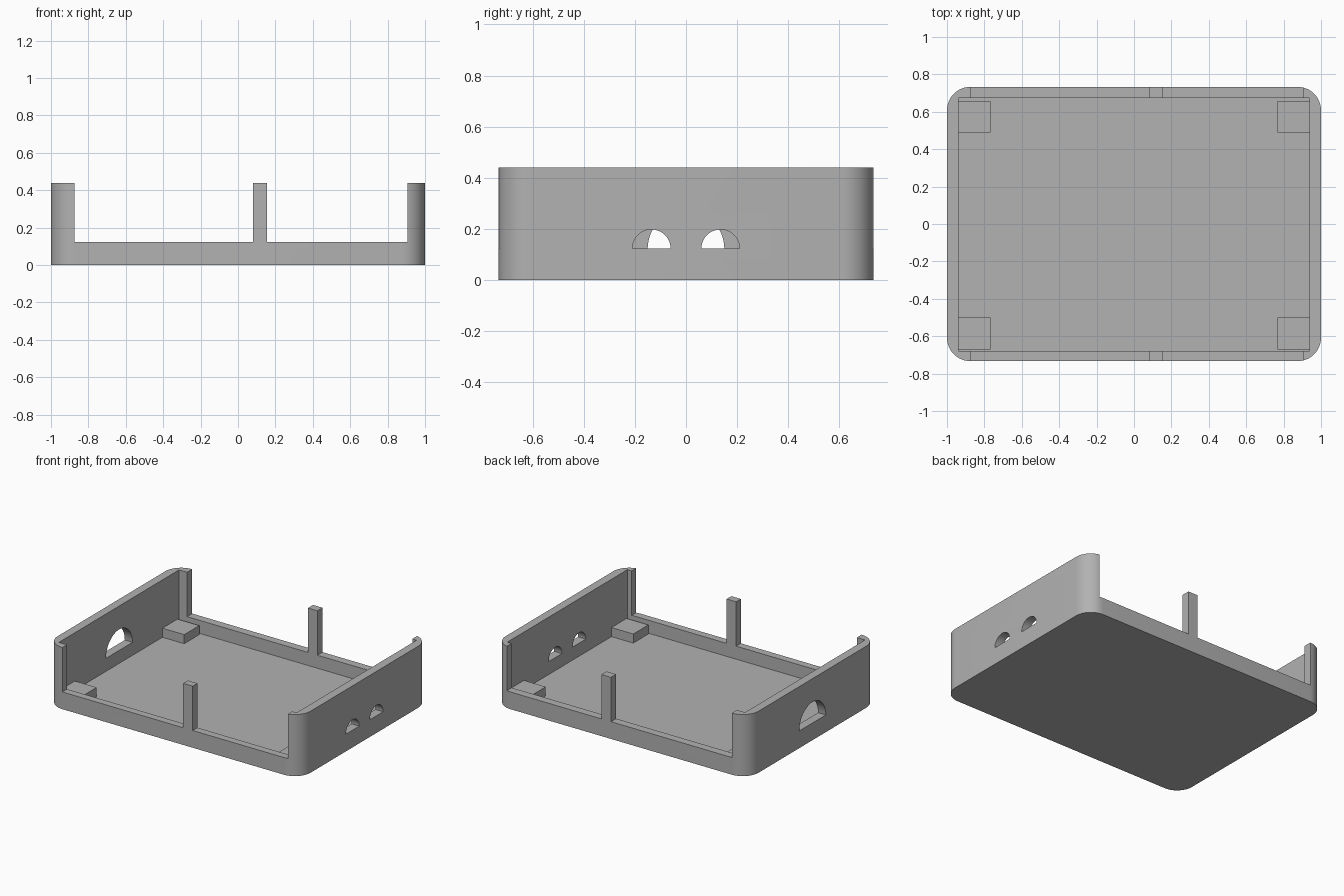
import bpy
import bmesh
from math import cos, sin, pi, radians
from mathutils import Vector

cube = bpy.data.objects.get("Cube")
if cube:
    bpy.data.objects.remove(cube, do_unlink=True)

HALF_Y, HEIGHT, RIM = 0.733, 0.44, 0.123
FLOOR, BLOCK_TOP = 0.03, 0.095
RADIUS = 0.125
IN_X, IN_FRONT, IN_BACK = 0.939, -0.68, 0.675

grey = bpy.data.materials.new("plain grey")
grey.use_nodes = True
COLOUR = (0.445, 0.445, 0.445, 1)
grey.diffuse_color = COLOUR
grey.node_tree.nodes["Principled BSDF"].inputs["Base Color"].default_value = COLOUR


def prism(name, points, offset):
    """Extrude a planar outline by an offset vector."""
    bm = bmesh.new()
    face = bm.faces.new([bm.verts.new(p) for p in points])
    new = bmesh.ops.extrude_face_region(bm, geom=[face])["geom"]
    verts = [g for g in new if isinstance(g, bmesh.types.BMVert)]
    bmesh.ops.translate(bm, verts=verts, vec=Vector(offset))
    bmesh.ops.recalc_face_normals(bm, faces=bm.faces)
    mesh = bpy.data.meshes.new(name)
    bm.to_mesh(mesh)
    bm.free()
    mesh.materials.append(grey)
    obj = bpy.data.objects.new(name, mesh)
    bpy.context.collection.objects.link(obj)
    return obj


def box(name, x0, x1, y0, y1, z0, z1):
    outline = [(x0, y0, z0), (x1, y0, z0), (x1, y1, z0), (x0, y1, z0)]
    return prism(name, outline, (0, 0, z1 - z0))


def half_round(name, x, y, radius):
    """Arched cutter running along x through a side wall."""
    arc = [(x - 0.1, y + radius * cos(pi * i / 24), RIM + radius * sin(pi * i / 24))
           for i in range(25)]
    return prism(name, arc, (0.2, 0, 0))


def cut(target, cutter):
    cutter.hide_render = True
    mod = target.modifiers.new("cut", "BOOLEAN")
    mod.operation = "DIFFERENCE"
    mod.solver = "EXACT"
    mod.object = cutter
    bpy.context.view_layer.objects.active = target
    bpy.ops.object.modifier_apply(modifier=mod.name)
    bpy.data.objects.remove(cutter, do_unlink=True)


# Tray with rounded vertical corners
outline = []
for k, (sx, sy) in enumerate([(1, 1), (-1, 1), (-1, -1), (1, -1)]):
    for i in range(13):
        a = pi / 2 * (k + i / 12)
        outline.append((sx * (1 - RADIUS) + RADIUS * cos(a),
                        sy * (HALF_Y - RADIUS) + RADIUS * sin(a), 0))
tray = prism("tray", outline, (0, 0, HEIGHT))
cut(tray, box("cavity_cutter", -IN_X, IN_X, IN_FRONT, IN_BACK, FLOOR, 1))

# Wide openings in the front and back walls, leaving a slim post
for x0, x1 in [(-0.875, 0.08), (0.155, 0.905)]:
    cut(tray, box("opening_cutter", x0, x1, -1, 1, RIM, 1))

# Arched ports: one large on the right side, two small on the left
cut(tray, half_round("large_port_cutter", -0.97, 0, 0.15))
for y in (-0.135, 0.135):
    cut(tray, half_round("small_port_cutter", 0.97, y, 0.075))

bpy.ops.object.select_all(action="DESELECT")
tray.select_set(True)
bpy.context.view_layer.objects.active = tray
bpy.ops.object.shade_smooth_by_angle(angle=radians(30))

# Corner support blocks
for side, x in (("right", -IN_X), ("left", IN_X - 0.172)):
    for end, y in (("front", -0.67), ("back", 0.488)):
        box(f"support_block_{end}_{side}", x, x + 0.172, y, y + 0.17,
            FLOOR - 0.005, BLOCK_TOP)
